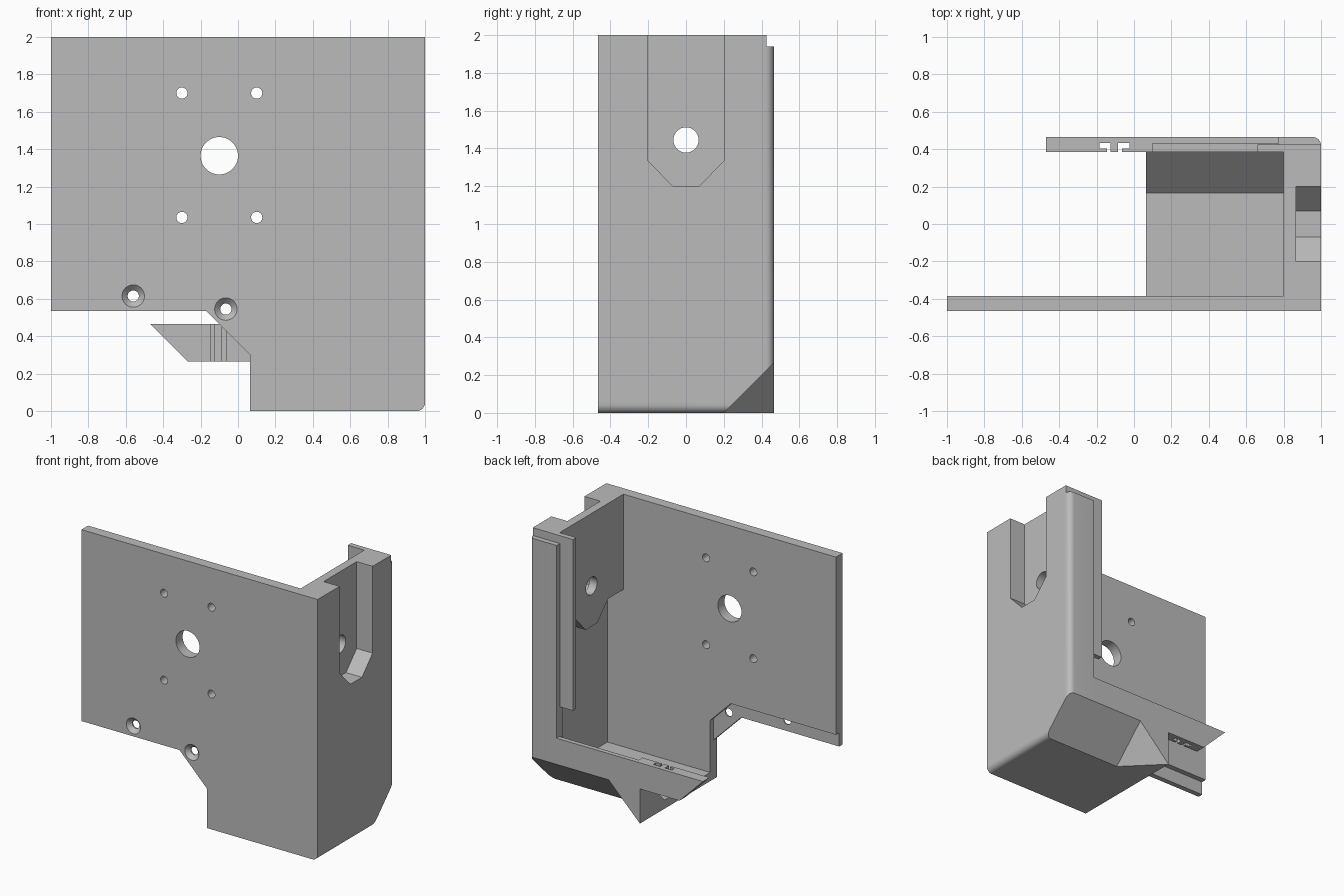
import bpy, bmesh, math
from mathutils import Vector

cube = bpy.data.objects.get("Cube")
if cube:
    bpy.data.objects.remove(cube)

grey = bpy.data.materials.new("plain_grey")
grey.use_nodes = True
grey.diffuse_color = (0.5, 0.5, 0.5, 1)
grey.node_tree.nodes["Principled BSDF"].inputs["Base Color"].default_value = (0.5, 0.5, 0.5, 1)


def finish(name, bm):
    bmesh.ops.recalc_face_normals(bm, faces=bm.faces)
    mesh = bpy.data.meshes.new(name)
    bm.to_mesh(mesh)
    bm.free()
    mesh.materials.append(grey)
    ob = bpy.data.objects.new(name, mesh)
    bpy.context.collection.objects.link(ob)
    return ob


def prism(name, axis, pts, lo, hi):
    """Extrude a 2D outline along an axis: x uses (y, z), y uses (x, z)."""
    place = {"x": lambda a, b, d: (d, a, b), "y": lambda a, b, d: (a, d, b)}[axis]
    bm = bmesh.new()
    face = bm.faces.new([bm.verts.new(place(a, b, lo)) for a, b in pts])
    ext = bmesh.ops.extrude_face_region(bm, geom=[face])
    verts = [v for v in ext["geom"] if isinstance(v, bmesh.types.BMVert)]
    bmesh.ops.translate(bm, verts=verts, vec=place(0, 0, hi - lo))
    return finish(name, bm)


def box(name, x0, x1, y0, y1, z0, z1):
    return prism(name, "y", [(x0, z0), (x1, z0), (x1, z1), (x0, z1)], y0, y1)


def hole(name, axis, a, b, r, lo, hi, n=32):
    ring = [(a + r * math.cos(math.tau * i / n), b + r * math.sin(math.tau * i / n)) for i in range(n)]
    return prism(name, axis, ring, lo, hi)


def hull(name, pts):
    bm = bmesh.new()
    for p in pts:
        bm.verts.new(p)
    bmesh.ops.convex_hull(bm, input=bm.verts)
    return finish(name, bm)


def combine(target, other, op):
    mod = target.modifiers.new(op, "BOOLEAN")
    mod.object, mod.operation, mod.solver = other, op, "EXACT"
    bpy.context.view_layer.objects.active = target
    bpy.ops.object.modifier_apply(modifier=mod.name)
    bpy.data.objects.remove(other)


FRONT, BACK = -0.465, 0.465
INNER_F, INNER_B, LAYER = -0.385, 0.385, 0.425

# Front plate with stepped lower corner
bracket = prism("mount_bracket", "y",
                [(-1, 2), (1, 2), (1, 0), (0.065, 0), (0.065, 0.3), (-0.17, 0.535), (-1, 0.535)],
                FRONT, INNER_F)

# Walls, floor, flanges and inner boss
solids = [
    box("floor", 0.065, 1, FRONT, 0.3, 0, 0.067),
    prism("floor_ramp", "x", [(0.16, 0), (0.165, 0.067), (INNER_B, 0.285), (BACK, 0.285), (BACK, 0)], 0.065, 1),
    box("side_wall", 0.935, 1, FRONT, LAYER, 0, 2),
    prism("back_strip", "y", [(-0.47, 0.465), (1, 0.465), (1, 0.265), (-0.27, 0.265)], INNER_B, BACK),
    box("back_flange", 0.77, 1, INNER_B, LAYER, 0.2, 2),
    box("back_tongue", 0.66, 1, INNER_B, LAYER, 0.69, 2),
    box("back_cover", 0.77, 1, 0.4, BACK, 0.2, 1.94),
    prism("inner_boss", "x",
          [(-0.4, 2), (-0.4, 1.27), (-0.2, 1.27), (-0.07, 1.135), (0.07, 1.135),
           (0.2, 1.27), (0.4, 1.27), (0.4, 2)], 0.8, 0.97),
]
for part in solids:
    combine(bracket, part, "UNION")

# Rounded outer envelope
env = bmesh.new()
bmesh.ops.create_cube(env, size=2)
for v in env.verts:
    v.co = Vector((v.co.x, v.co.y * BACK, v.co.z + 1))
edges = []
for e in env.edges:
    a, b = e.verts[0].co, e.verts[1].co
    if min(a.x, b.x) > 0.9 and (max(a.z, b.z) < 0.1 or min(a.y, b.y) > 0.4):
        edges.append(e)
bmesh.ops.bevel(env, geom=edges, offset=0.045, segments=6, profile=0.5, affect="EDGES")
combine(bracket, finish("envelope", env), "INTERSECT")

# Cut-outs
cuts = [
    hull("rear_chamfer", [(0.33, 0.1, -0.1), (0.33, 0.6, 0.4), (1.2, 0.1, -0.1),
                          (1.2, 0.6, 0.4), (-0.17, 0.6, -0.1), (1.2, 0.6, -0.1)]),
    prism("side_pocket", "x", [(-0.2, 2.1), (-0.2, 1.335), (-0.07, 1.2), (0.07, 1.2),
                               (0.2, 1.335), (0.2, 2.1)], 0.865, 1.1),
    hole("side_hole", "x", 0, 1.445, 0.067, 0.7, 1.1),
    hole("shaft_hole", "y", -0.1, 1.365, 0.1, -0.6, -0.3, 48),
    prism("plate_rebate", "y", [(-1.1, 0.64), (-0.11, 0.64), (0.065, 0.465), (0.065, 0.2), (-1.1, 0.2)],
          LAYER * -1, -0.3),
    box("strip_rebate", 0.1, 0.77, 0.3, 0.43, 0.4, 0.5),
]
for x in (-0.3, 0.1):
    for z in (1.035, 1.7):
        cuts.append(hole("mount_hole", "y", x, z, 0.03, -0.6, -0.3))
for x, z in ((-0.56, 0.615), (-0.065, 0.545)):
    cuts.append(hole("screw_hole", "y", x, z, 0.03, -0.6, -0.3))
    sink = bmesh.new()
    bmesh.ops.create_cone(sink, cap_ends=True, segments=32, radius1=0.03, radius2=0.07, depth=0.04)
    for v in sink.verts:
        v.co = Vector((x + v.co.x, FRONT + 0.01 - v.co.z, z + v.co.y))
    cuts.append(finish("countersink", sink))
# Pair of hooked slots through the back strip
for x0, x1, neck in ((-0.185, -0.125, -0.145), (-0.085, -0.025, -0.085)):
    cuts.append(box("hook_slot", x0, x1, 0.403, 0.433, 0.2, 0.5))
    cuts.append(box("hook_neck", neck, neck + 0.02, 0.3, 0.41, 0.2, 0.5))
for part in cuts:
    combine(bracket, part, "DIFFERENCE")

# Smooth rounds and bores, keep flat edges sharp
bpy.ops.object.select_all(action="DESELECT")
bracket.select_set(True)
bpy.context.view_layer.objects.active = bracket
bpy.ops.object.shade_smooth_by_angle(angle=math.radians(30))
